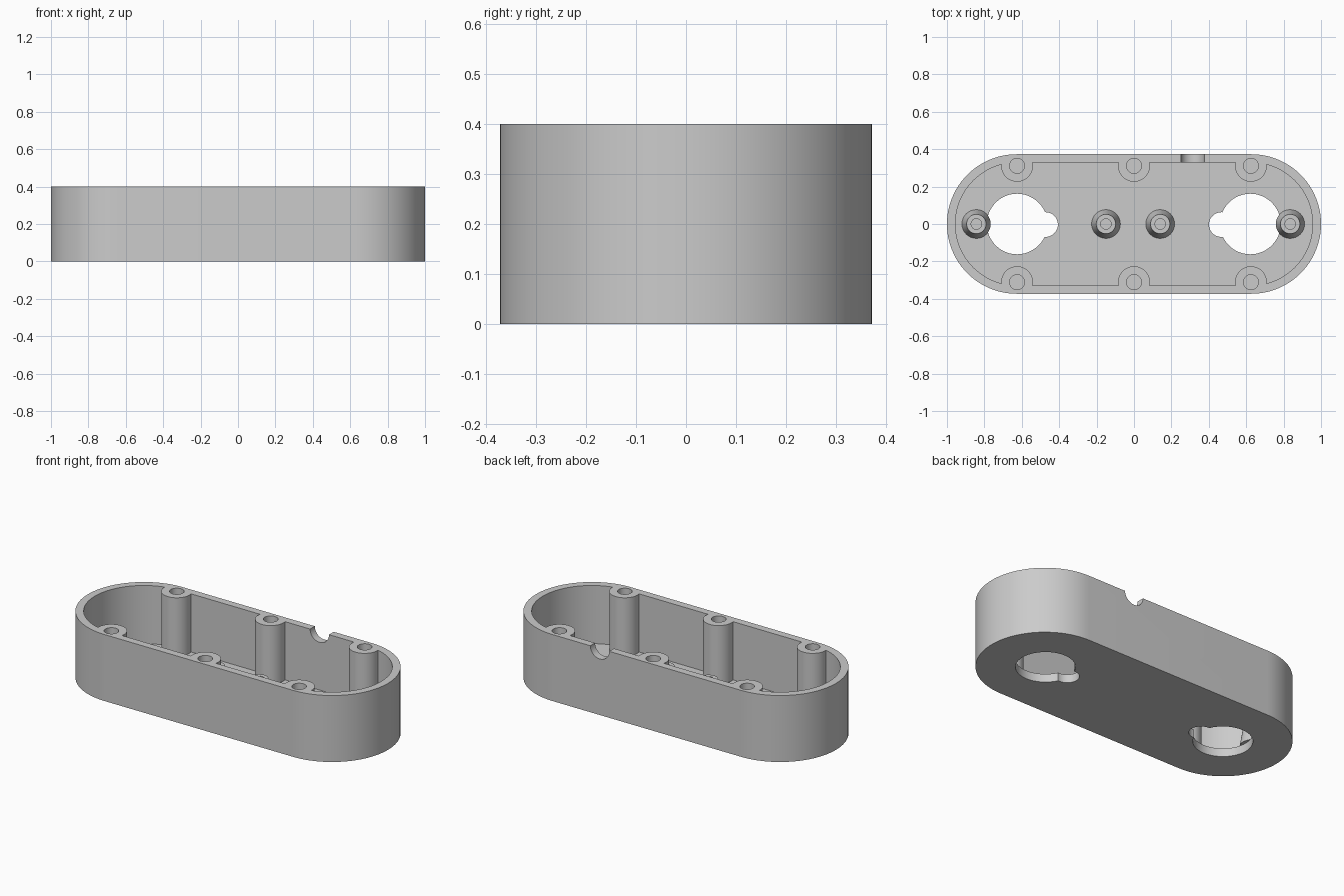
import bpy, bmesh, math

if "Cube" in bpy.data.objects:
    bpy.data.objects.remove(bpy.data.objects["Cube"])

HEIGHT, FLOOR = 0.40, 0.05
WIDTH, WALL = 0.373, 0.045          # half width, wall thickness

grey = bpy.data.materials.new("plain grey")
grey.diffuse_color = (0.6, 0.6, 0.6, 1)
grey.use_nodes = True
grey.node_tree.nodes["Principled BSDF"].inputs["Base Color"].default_value = grey.diffuse_color


def make_object(name, bm):
    bmesh.ops.recalc_face_normals(bm, faces=bm.faces)
    mesh = bpy.data.meshes.new(name)
    bm.to_mesh(mesh)
    bm.free()
    mesh.materials.append(grey)
    obj = bpy.data.objects.new(name, mesh)
    bpy.context.collection.objects.link(obj)
    return obj


def prism(name, outline, z0, z1):
    bm = bmesh.new()
    face = bm.faces.new([bm.verts.new((x, y, z0)) for x, y in outline])
    top = bmesh.ops.extrude_face_region(bm, geom=[face])["geom"]
    verts = [v for v in top if isinstance(v, bmesh.types.BMVert)]
    bmesh.ops.translate(bm, vec=(0, 0, z1 - z0), verts=verts)
    return make_object(name, bm)


def arc(cx, cy, r, start, sweep, n):
    return [(cx + r * math.cos(start + sweep * i / n),
             cy + r * math.sin(start + sweep * i / n)) for i in range(n + 1)]


def stadium(r):
    c = 1 - WIDTH
    return (arc(c, 0, r, -math.pi / 2, math.pi, 48)
            + arc(-c, 0, r, math.pi / 2, math.pi, 48))


def cylinder(name, x, y, r, z0, z1):
    return prism(name, arc(x, y, r, 0, math.tau, 48)[:-1], z0, z1)


def activate(obj):
    bpy.ops.object.select_all(action='DESELECT')
    obj.select_set(True)
    bpy.context.view_layer.objects.active = obj


def cut(target, cutter):
    mod = target.modifiers.new("cut", 'BOOLEAN')
    mod.operation, mod.solver, mod.object = 'DIFFERENCE', 'EXACT', cutter
    activate(target)
    bpy.ops.object.modifier_apply(modifier=mod.name)
    bpy.data.objects.remove(cutter)


def smooth(obj):
    activate(obj)
    bpy.ops.object.shade_smooth_by_angle(angle=math.radians(30))


# Hollow, with the screw posts left standing against the long walls
posts = [(x, y) for x in (-0.625, 0, 0.625) for y in (-0.311, 0.311)]
hollow = prism("hollow", stadium(WIDTH - WALL), FLOOR, HEIGHT + 0.1)
for x, y in posts:
    cut(hollow, cylinder("post", x, y, 0.085, FLOOR - 0.1, HEIGHT + 0.2))

# Housing tray
housing = prism("housing", stadium(WIDTH), 0, HEIGHT)
cut(housing, hollow)

# Screw holes in the posts
for x, y in posts:
    cut(housing, cylinder("screw_hole", x, y, 0.04, FLOOR, HEIGHT + 0.1))

# Keyhole openings in the floor
for big, small in ((-0.625, -0.473), (0.622, 0.467)):
    cut(housing, cylinder("opening", big, 0, 0.162, -0.1, FLOOR + 0.04))
    cut(housing, cylinder("slot", small, -0.003, 0.066, -0.1, FLOOR + 0.04))

# Round cable notch in the top of the back wall
notch = cylinder("notch", 0, 0, 0.063, -0.1, 0.1)
notch.rotation_euler.x = math.pi / 2
notch.location = (0.313, 0.38, HEIGHT)
bpy.context.view_layer.update()
cut(housing, notch)
smooth(housing)

# Tapered hollow pegs on the floor
profile = [(0.028, FLOOR), (0.077, FLOOR), (0.052, 0.2), (0.028, 0.2)]
for i, x in enumerate((-0.843, -0.15, 0.14, 0.835)):
    bm = bmesh.new()
    rings = [[bm.verts.new((x + px, py, z)) for px, py in
              arc(0, 0, r, 0, math.tau, 32)[:-1]] for r, z in profile]
    for a, b in zip(rings, rings[1:] + rings[:1]):
        for k in range(32):
            m = (k + 1) % 32
            bm.faces.new((a[k], a[m], b[m], b[k]))
    smooth(make_object(f"floor_peg_{i + 1}", bm))
